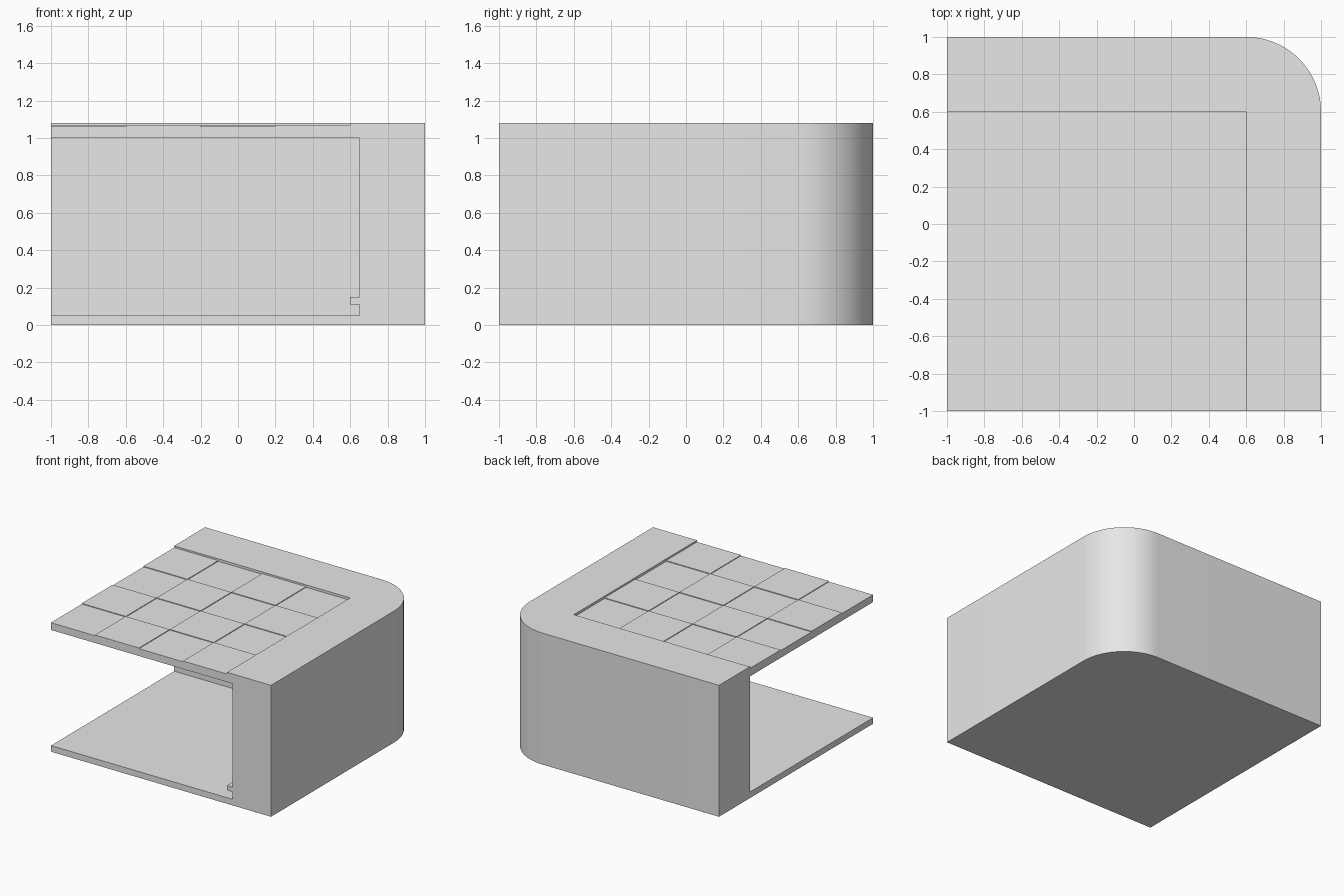
import bpy, bmesh, math
from mathutils import Vector

if "Cube" in bpy.data.objects:
    bpy.data.objects.remove(bpy.data.objects["Cube"])

grey = bpy.data.materials.new("plain_grey")
grey.use_nodes = True
grey.diffuse_color = (0.8, 0.8, 0.8, 1)
grey.node_tree.nodes["Principled BSDF"].inputs["Base Color"].default_value = (0.8, 0.8, 0.8, 1)


def prism(name, outline, offset):
    """Extrude a closed outline of 3D points along an offset."""
    bm = bmesh.new()
    face = bm.faces.new([bm.verts.new(p) for p in outline])
    top = bmesh.ops.extrude_face_region(bm, geom=[face])
    verts = [v for v in top["geom"] if isinstance(v, bmesh.types.BMVert)]
    bmesh.ops.translate(bm, verts=verts, vec=Vector(offset))
    bmesh.ops.recalc_face_normals(bm, faces=bm.faces)
    mesh = bpy.data.meshes.new(name)
    bm.to_mesh(mesh)
    bm.free()
    mesh.materials.append(grey)
    obj = bpy.data.objects.new(name, mesh)
    bpy.context.collection.objects.link(obj)
    return obj


def box(name, x0, x1, y0, y1, z0, z1):
    outline = [(x0, y0, z0), (x1, y0, z0), (x1, y1, z0), (x0, y1, z0)]
    return prism(name, outline, (0, 0, z1 - z0))


def cut(obj, cutter):
    """Subtract the cutter from the object and discard it."""
    cutter.hide_render = True
    mod = obj.modifiers.new("cut", "BOOLEAN")
    mod.operation = "DIFFERENCE"
    mod.solver = "EXACT"
    mod.object = cutter
    bpy.context.view_layer.objects.active = obj
    bpy.ops.object.modifier_apply(modifier=mod.name)
    bpy.data.objects.remove(cutter)


HEIGHT, INNER, RADIUS, STEPS = 1.08, 0.6, 0.4, 24

# Outer block with one rounded corner
outline = [(-1, 1, 0), (-1, -1, 0), (1, -1, 0)]
for i in range(STEPS + 1):
    a = math.pi / 2 * i / STEPS
    outline.append((INNER + RADIUS * math.cos(a), INNER + RADIUS * math.sin(a), 0))
body = prism("corner_block", outline, (0, 0, HEIGHT))

# Open chamber, leaving a thin ledge along the side wall
section = [(-1.2, 0.05), (0.65, 0.05), (0.65, 0.11), (INNER, 0.11),
           (INNER, 0.15), (0.65, 0.15), (0.65, 1), (-1.2, 1)]
cut(body, prism("chamber_cutter", [(x, -1.2, z) for x, z in section], (0, 1.2 + INNER, 0)))

# Shallow recess in the roof
FLOOR = 1.06
cut(body, box("recess_cutter", -1.2, INNER, -1.2, INNER, FLOOR, 1.3))

bpy.ops.object.select_all(action="DESELECT")
body.select_set(True)
bpy.context.view_layer.objects.active = body
bpy.ops.object.shade_smooth_by_angle(angle=math.radians(30))

# Raised paving tiles in a checkerboard
TILE = 0.4
for row in range(4):
    for col in range(4):
        if (row + col) % 2:
            x, y = -1 + col * TILE, -1 + row * TILE
            box(f"roof_tile_{row}_{col}", x, x + TILE, y, y + TILE, FLOOR, FLOOR + 0.006)
